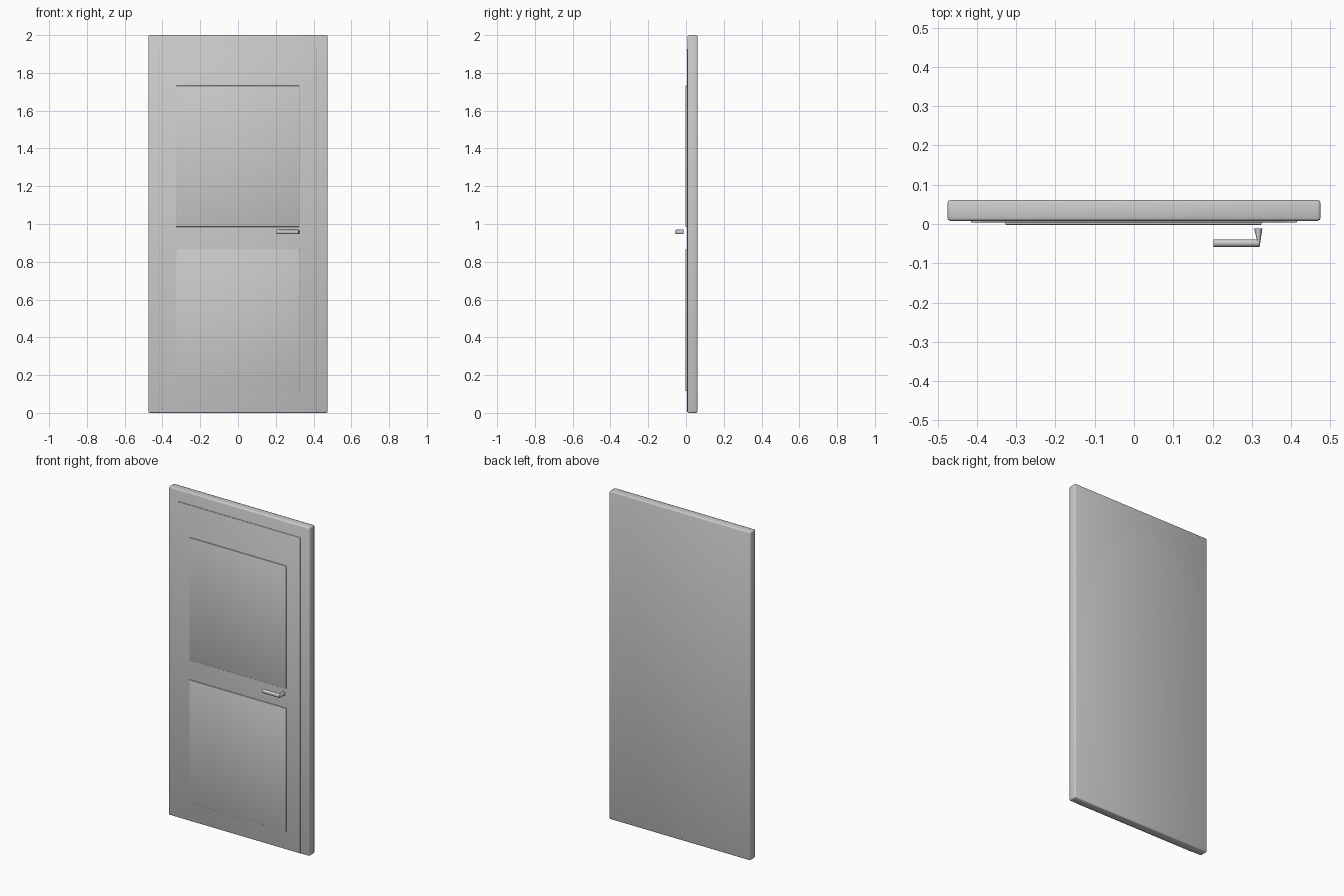
import bpy, bmesh, math

cube = bpy.data.objects.get("Cube")
if cube:
    bpy.data.objects.remove(cube, do_unlink=True)

grey = bpy.data.materials.new("light grey")
grey.use_nodes = True
grey.diffuse_color = (0.6, 0.6, 0.6, 1)
grey.node_tree.nodes["Principled BSDF"].inputs["Base Color"].default_value = (0.6, 0.6, 0.6, 1)


def finish(name, bm):
    """Turn a bmesh into a smooth, coloured object."""
    bmesh.ops.recalc_face_normals(bm, faces=bm.faces)
    mesh = bpy.data.meshes.new(name)
    bm.to_mesh(mesh)
    bm.free()
    mesh.materials.append(grey)
    mesh.shade_smooth()
    obj = bpy.data.objects.new(name, mesh)
    bpy.context.collection.objects.link(obj)
    return obj


def board(name, xs, ys, zs, bevel):
    """Box between the given limits with softened edges."""
    bm = bmesh.new()
    bmesh.ops.create_cube(bm, size=1)
    for v in bm.verts:
        v.co = [lim[0] if c < 0 else lim[1] for c, lim in zip(v.co, (xs, ys, zs))]
    bmesh.ops.bevel(bm, geom=bm.edges[:], offset=bevel, segments=2,
                    profile=0.5, affect='EDGES')
    return finish(name, bm)


# Door leaf, raised face and the two raised panels
board("door_slab", (-0.475, 0.475), (0.008, 0.061), (0, 2), 0.007)
board("raised_face", (-0.415, 0.415), (0.004, 0.02), (0.004, 1.927), 0.002)
for name, zs in (("lower_panel", (0.115, 0.865)), ("upper_panel", (0.985, 1.732))):
    board(name, (-0.328, 0.325), (-0.002, 0.015), zs, 0.002)

# Lever handle: oval rings joined around a mitred corner;
# each station gives the inner and outer point of its ring in plan
stations = [((0.203, -0.039), (0.203, -0.059)),
            ((0.313, -0.039), (0.320, -0.059)),
            ((0.306, -0.012), (0.327, -0.012))]
SIDES = 16
bm = bmesh.new()
rings = []
for (x0, y0), (x1, y1) in stations:
    ring = []
    for i in range(SIDES):
        a = math.tau * i / SIDES
        t = 0.5 - 0.5 * math.cos(a)
        ring.append(bm.verts.new((x0 + (x1 - x0) * t, y0 + (y1 - y0) * t,
                                  0.958 + 0.012 * math.sin(a))))
    rings.append(ring)
for a, b in zip(rings, rings[1:]):
    for i in range(SIDES):
        j = (i + 1) % SIDES
        bm.faces.new((a[i], a[j], b[j], b[i]))
for ring in (rings[0], rings[-1]):
    bm.faces.new(ring)
handle = finish("lever_handle", bm)
bpy.context.view_layer.objects.active = handle
handle.select_set(True)
bpy.ops.object.shade_smooth_by_angle(angle=math.radians(40))
